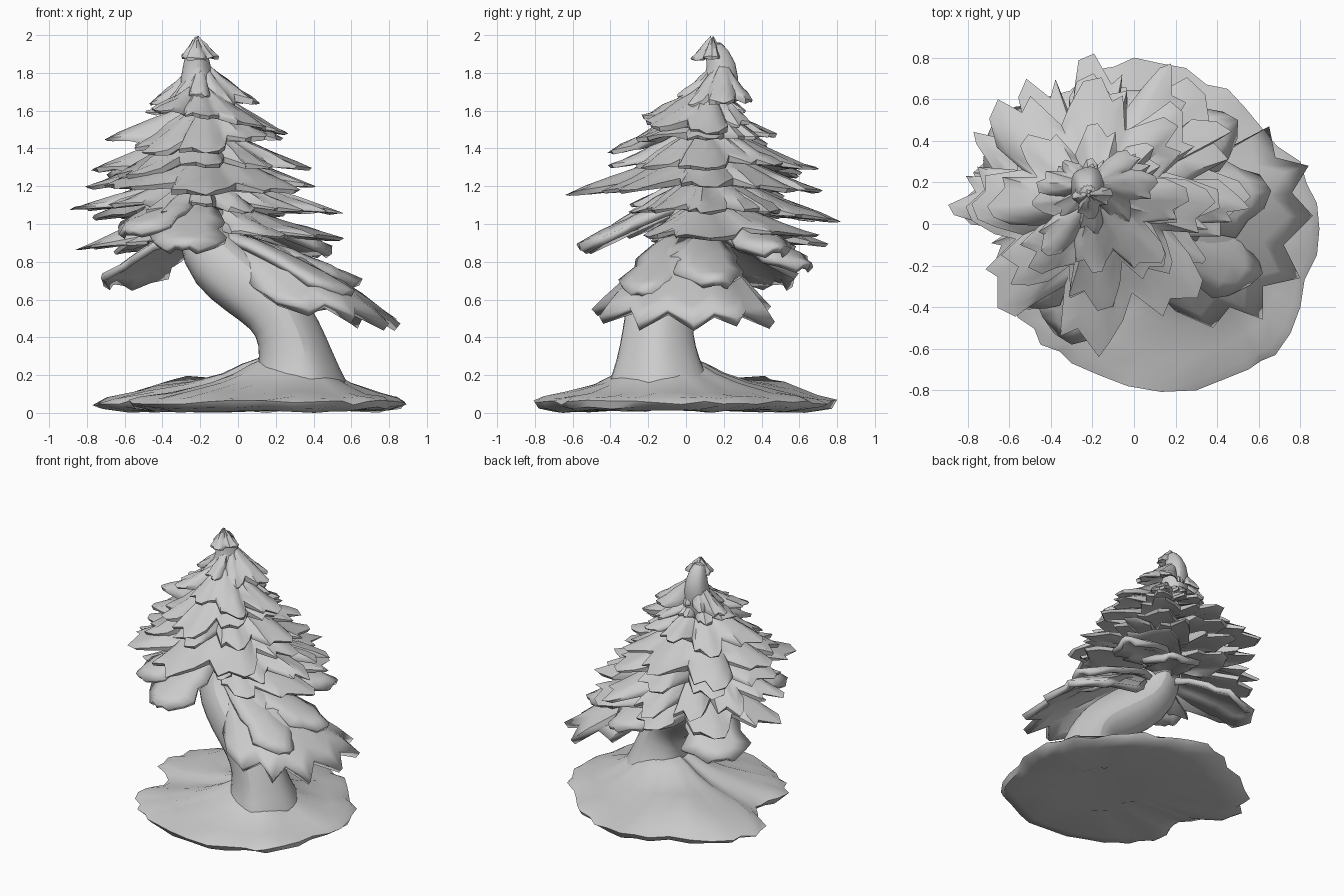
import bpy, bmesh, math, random
from mathutils import Vector

random.seed(7)
cube = bpy.data.objects.get("Cube")
if cube:
    bpy.data.objects.remove(cube, do_unlink=True)

GREY = (0.6, 0.6, 0.6, 1)
mat = bpy.data.materials.new("plain_grey")
mat.use_nodes = True
mat.diffuse_color = GREY
mat.node_tree.nodes["Principled BSDF"].inputs["Base Color"].default_value = GREY


def loft(name, rows, closed=True, caps=False, thickness=0, smooth=0, angle=45):
    """Skin rows of points, low to high, into one smooth-shaded object."""
    bm = bmesh.new()
    grid = [[bm.verts.new(p) for p in row] for row in rows]
    count = len(rows[0])
    for low, high in zip(grid, grid[1:]):
        for i in range(count if closed else count - 1):
            j = (i + 1) % count
            bm.faces.new((low[i], low[j], high[j], high[i]))
    if caps:
        bm.faces.new(list(reversed(grid[0])))
        bm.faces.new(grid[-1])
    mesh = bpy.data.meshes.new(name)
    bm.to_mesh(mesh)
    bm.free()
    obj = bpy.data.objects.new(name, mesh)
    bpy.context.collection.objects.link(obj)
    mesh.materials.append(mat)
    bpy.ops.object.select_all(action='DESELECT')
    obj.select_set(True)
    bpy.context.view_layer.objects.active = obj
    bpy.ops.object.shade_smooth_by_angle(angle=math.radians(angle))
    if smooth:
        rounding = obj.modifiers.new("rounding", 'SUBSURF')
        rounding.levels = rounding.render_levels = smooth
    if thickness:
        solid = obj.modifiers.new("thickness", 'SOLIDIFY')
        solid.thickness = thickness
        solid.offset = -1


# Ground mound with a ragged rim and a notch on one side
corners = [(.88, .1), (.8, .3), (.6, .48), (.45, .65), (.25, .75), (0, .8), (-.2, .74),
           (-.46, .6), (-.7, .42), (-.77, .25), (-.74, .08), (-.58, -.04), (-.52, -.16),
           (-.57, -.3), (-.56, -.45), (-.45, -.58), (-.3, -.67), (-.03, -.78), (.3, -.8),
           (.55, -.7), (.68, -.63), (.8, -.4), (.88, -.15)]
heart = Vector((.3, -.13))
rim = []
for a, b in zip(corners, corners[1:] + corners[:1]):
    a, b = Vector(a), Vector(b)
    middle = (a + b) / 2
    rim += [a, heart + (middle - heart) * random.uniform(.96, 1.03)]


def ground_ring(scale, height, follow=0, rough=.01):
    ring = []
    for p in rim:
        q = heart + (p - heart) * scale
        ridge = math.exp(-(q - Vector((-.25, .42))).length_squared / .08) * .09
        ring.append((q.x, q.y, height + follow * ridge + random.uniform(-rough, rough)))
    return ring


loft("ground", [ground_ring(.4, .02), ground_ring(.84, .01), ground_ring(.97, .03),
                ground_ring(1, .055, 0, .015), ground_ring(.93, .08, .3),
                ground_ring(.75, .105, 1), ground_ring(.52, .155, .6, .004),
                ground_ring(.36, .21, 0, .003), ground_ring(.26, .26, 0, 0),
                ground_ring(.18, .29, 0, 0), ground_ring(.05, .3, 0, 0)],
     caps=True, angle=50)

# Leaning trunk: x, y, z, radius
spine = [(.33, -.13, .07, .3), (.32, -.14, .17, .25), (.3, -.15, .28, .205),
         (.27, -.15, .42, .175), (.2, -.14, .55, .17), (.05, -.08, .67, .18),
         (-.11, 0, .79, .18), (-.18, .05, .93, .16), (-.18, .09, 1.15, .12),
         (-.2, .11, 1.5, .1), (-.22, .18, 1.72, .1), (-.22, .2, 1.84, .075),
         (-.22, .13, 1.97, .045)]
rows = []
for k, (x, y, z, r) in enumerate(spine):
    before = Vector(spine[max(k - 1, 0)][:3])
    after = Vector(spine[min(k + 1, len(spine) - 1)][:3])
    turn = Vector((0, 0, 1)).rotation_difference(after - before) if k > 1 else None
    row = []
    for i in range(15):
        a = math.tau * i / 15
        arm = Vector((math.cos(a), math.sin(a) * 1.08, 0)) * r * (1 + .05 * math.cos(5 * a))
        if turn:
            arm = turn @ arm
        row.append(Vector((x, y, z)) + arm)
    rows.append(row)
loft("trunk", rows, caps=True, smooth=1)

# One lobe of a ragged skirt, from valley over a two-toothed tip and back
LOBE = (.62, .9, .84, 1, .96, .8)


def tier(name, x, y, top, lobes, reach):
    """Drooping wedge skirt; reach is (radius, tip height) at right, back, left, front."""
    spokes = []
    main = [i % (lobes // 4) == 0 for i in range(lobes)]
    sizes = [1 if m else random.uniform(.85, 1.12) for m in main]
    drops = [0 if m else random.uniform(-.05, .04) for m in main]
    count = lobes * len(LOBE)
    for i in range(count):
        a = math.tau * (i - 3) / count
        c, s = math.cos(a), math.sin(a)
        weights = [max(c, 0) ** 2, max(s, 0) ** 2, max(-c, 0) ** 2, max(-s, 0) ** 2]
        lobe = i // len(LOBE)
        r = sum(w * e[0] for w, e in zip(weights, reach)) * sizes[lobe]
        z = sum(w * e[1] for w, e in zip(weights, reach)) + drops[lobe]
        shape = LOBE[i % len(LOBE)] * random.uniform(.95, 1.02)
        spokes.append((a + random.uniform(-.04, .04), r, z, shape))
    rows = []
    # Underside from the trunk out to the edge, then the upper side back in
    for t, under in ((.2, .4), (.5, .5), (.8, .55), (.97, .45), (1, 0), (.86, 0),
                     (.68, 0), (.48, 0), (.28, 0), (.08, 0)):
        row = []
        for a, r, z, shape in spokes:
            part = t * (1 - (1 - shape) * t)
            upper = top - (top - z) * part ** .95 - .12 * (1 - shape) * t
            height = upper - under * (max(upper - z, 0) + .03) + random.uniform(-.008, .008)
            row.append((x + math.cos(a) * r * part, y + math.sin(a) * r * part, height))
        rows.append(row)
    loft(name, rows)


tier("crown_cap", -.22, .14, 2, 4, [(.12, 1.89), (.07, 1.89), (.08, 1.89), (.12, 1.88)])
tier("upper_tier", -.2, .19, 1.88, 8, [(.33, 1.64), (.1, 1.68), (.28, 1.63), (.24, 1.68)])
tier("shoulder_tier", -.2, .12, 1.76, 8, [(.47, 1.48), (.2, 1.6), (.3, 1.59), (.37, 1.57)])
tier("high_tier", -.18, .1, 1.67, 8, [(.44, 1.45), (.4, 1.47), (.54, 1.45), (.52, 1.38)])
tier("middle_tier", -.18, .1, 1.55, 8, [(.58, 1.29), (.62, 1.29), (.63, 1.28), (.52, 1.31)])
tier("wide_tier", -.18, .1, 1.44, 8, [(.6, 1.2), (.64, 1.17), (.66, 1.19), (.73, 1.16)])
tier("broad_tier", -.18, .1, 1.31, 12, [(.74, 1.06), (.71, 1.02), (.72, 1.08), (.4, 1.1)])
tier("low_tier", -.18, .1, 1.16, 8, [(.73, .92), (.66, .89), (.68, .87), (.17, 1)])

# Large spray hanging over the lean of the trunk, fanned from one root
fringe = [(.08, -.3, .66), (.2, -.42, .6), (.38, -.5, .54), (.46, -.4, .59), (.62, -.46, .52),
          (.62, -.3, .57), (.8, -.26, .47), (.72, -.1, .55), (.86, .04, .47), (.76, .15, .55),
          (.84, .28, .49), (.68, .32, .54), (.65, .47, .49), (.48, .38, .57), (.34, .45, .56),
          (.16, .3, .68)]
root = Vector((-.12, .02, .97))
rows = []
for t in (1, .88, .72, .55, .38, .2):
    row = []
    for i, tip in enumerate(fringe):
        p = root + (Vector(tip) - root) * t
        arch = abs(i / (len(fringe) - 1) * 2 - 1)
        p.z = root.z + (tip[2] - root.z) * t ** (1.7 - .6 * arch) + random.uniform(-.01, .01)
        row.append(p)
    rows.append(row)
loft("leaning_spray", rows, closed=False, thickness=.05)


def bough(name, root, tip, width):
    """Arched, sagging spray of foliage with a toothed outline."""
    root, tip = Vector(root), Vector(tip)
    along = tip - root
    side = Vector((-along.y, along.x, 0)).normalized()
    rows = []
    for t, w in ((0, .35), (.25, .7), (.5, 1), (.6, .82), (.78, 1.05), (.88, .8), (1, .45)):
        left, right = (w * width * random.uniform(.85, 1.15) for _ in range(2))
        row = []
        for s in (-1, -.5, 0, .5, 1):
            p = root + along * t + side * s * (left if s > 0 else right)
            p.z = root.z + along.z * t ** 1.25 - .25 * width * s * s
            p.z += random.uniform(-.008, .008)
            row.append(p - along * .06 * abs(s) * t)
        rows.append(row)
    # Rows run outward, so reverse them to keep the upper side facing up
    loft(name, rows[::-1], closed=False, thickness=.04)


# Single boughs layered over the spray and the lower sides of the crown
bough("spray_front_bough", (-.08, -.02, .98), (.62, -.24, .65), .17)
bough("spray_rear_bough", (-.08, .06, .98), (.66, .16, .71), .18)
bough("front_bough", (-.2, .05, 1.16), (-.3, -.58, .9), .19)
bough("front_side_bough", (-.22, .05, 1.2), (-.6, -.38, .98), .17)
bough("lower_corner_bough", (-.24, .12, .99), (-.66, .52, .71), .22)
bough("rear_bough", (-.15, .15, 1.02), (.2, .66, .8), .18)
bough("rear_side_bough", (-.15, .15, 1.1), (.5, .5, .88), .18)
